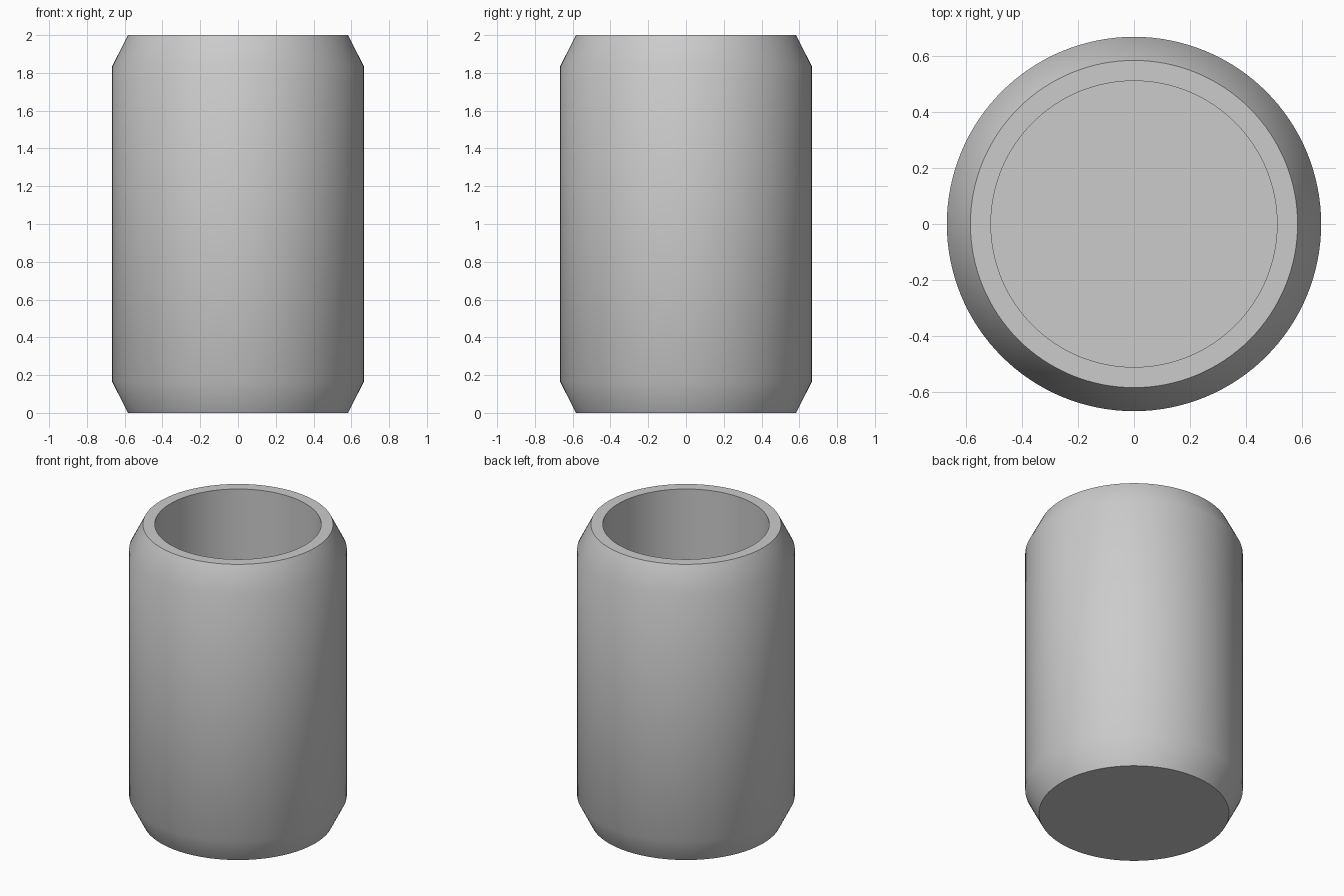
import bpy
import bmesh
import math

cube = bpy.data.objects.get("Cube")
if cube:
    bpy.data.objects.remove(cube, do_unlink=True)

SIDES = 128
RADIUS, RIM_RADIUS, BORE_RADIUS = 0.667, 0.583, 0.51
HEIGHT, CHAMFER, FLOOR = 2.0, 0.167, 0.08


def make_material(name, colour):
    mat = bpy.data.materials.new(name)
    mat.use_nodes = True
    mat.diffuse_color = colour
    mat.node_tree.nodes["Principled BSDF"].inputs["Base Color"].default_value = colour
    return mat


def lathe(name, profile, material):
    """Spin an (r, z) profile round z and close both ends with a disc."""
    bm = bmesh.new()
    rings = []
    for r, z in profile:
        angles = (math.tau * i / SIDES for i in range(SIDES))
        rings.append([bm.verts.new((r * math.cos(a), r * math.sin(a), z)) for a in angles])
    for low, high in zip(rings, rings[1:]):
        for i in range(SIDES):
            j = (i + 1) % SIDES
            bm.faces.new((low[i], low[j], high[j], high[i]))
    bm.faces.new(rings[0][::-1])
    bm.faces.new(rings[-1])
    bmesh.ops.recalc_face_normals(bm, faces=bm.faces)
    mesh = bpy.data.meshes.new(name)
    bm.to_mesh(mesh)
    bm.free()
    mesh.materials.append(material)
    obj = bpy.data.objects.new(name, mesh)
    bpy.context.collection.objects.link(obj)
    return obj


# Hollow cup: base, chamfered wall, flat rim, straight bore and inner floor
grey = make_material("light_grey", (0.6, 0.6, 0.6, 1.0))
cup = lathe("cup_body", [
    (RIM_RADIUS, 0),
    (RADIUS, CHAMFER),
    (RADIUS, HEIGHT - CHAMFER),
    (RIM_RADIUS, HEIGHT),
    (BORE_RADIUS, HEIGHT),
    (BORE_RADIUS, FLOOR),
], grey)

# Smooth wall with crisp rim edges
bpy.ops.object.select_all(action="DESELECT")
cup.select_set(True)
bpy.context.view_layer.objects.active = cup
bpy.ops.object.shade_smooth_by_angle(angle=math.radians(35))
